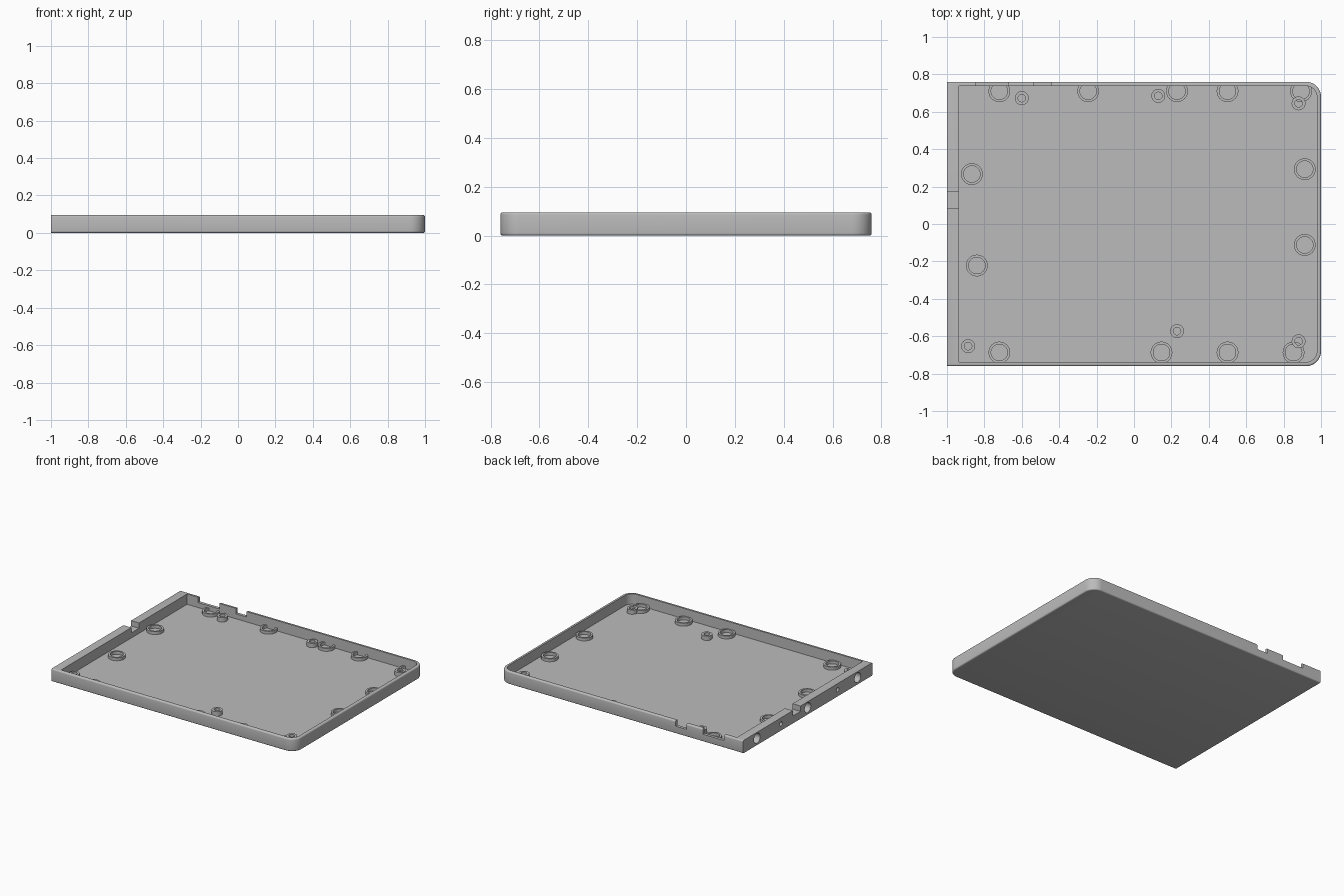
import bpy, bmesh
from math import cos, sin, pi, radians
from mathutils import Matrix

if "Cube" in bpy.data.objects:
    bpy.data.objects.remove(bpy.data.objects["Cube"])

grey = bpy.data.materials.new("plain grey")
grey.use_nodes = True
COLOUR = (0.5, 0.5, 0.5, 1)
grey.diffuse_color = COLOUR
grey.node_tree.nodes["Principled BSDF"].inputs["Base Color"].default_value = COLOUR

HALF_Y, HEIGHT, FLOOR = 0.76, 0.095, 0.018
WALL_L, WALL = 0.065, 0.022


def add_object(name, bm):
    bmesh.ops.recalc_face_normals(bm, faces=bm.faces)
    mesh = bpy.data.meshes.new(name)
    bm.to_mesh(mesh)
    bm.free()
    mesh.materials.append(grey)
    obj = bpy.data.objects.new(name, mesh)
    bpy.context.collection.objects.link(obj)
    return obj


def smooth(obj):
    bpy.ops.object.select_all(action='DESELECT')
    obj.select_set(True)
    bpy.context.view_layer.objects.active = obj
    bpy.ops.object.shade_smooth_by_angle(angle=radians(35))


def outline(left, inset, radius, z, steps=12):
    """Plan outline: square corners at the left, rounded at the right."""
    right, side = 1 - inset, HALF_Y - inset
    points = [(left, side, z), (left, -side, z)]
    for sign in (-1, 1):
        for i in range(steps + 1):
            a = (i / steps - (1 if sign < 0 else 0)) * pi / 2
            points.append((right - radius + radius * cos(a),
                           sign * (side - radius) + radius * sin(a), z))
    return points


def bridge(bm, loops, closed=False):
    """Join successive loops of equal length with quads."""
    pairs = list(zip(loops, loops[1:]))
    if closed:
        pairs.append((loops[-1], loops[0]))
    for low, high in pairs:
        for i in range(len(low)):
            j = (i + 1) % len(low)
            bm.faces.new((low[i], low[j], high[j], high[i]))


# Tray: outer skin with eased rims, then down the inner walls to the floor
bm = bmesh.new()
EASE = 0.01
rim = [(EASE * (1 - sin(t * pi / 8)), EASE * (1 - cos(t * pi / 8))) for t in range(5)]
sections = [(-1, inset, 0.08 - inset, z) for inset, z in rim]
sections += [(-1, inset, 0.08 - inset, HEIGHT - z) for inset, z in reversed(rim)]
sections += [(-1 + WALL_L, WALL, 0.058, z) for z in (HEIGHT, FLOOR)]
loops = [[bm.verts.new(p) for p in outline(*s)] for s in sections]
# lower rim runs from the underside outwards
bridge(bm, loops)
bm.faces.new(loops[0])
bm.faces.new(loops[-1])
tray = add_object("tray", bm)

# Cutters: rim notches and blind holes in the left edge
bm = bmesh.new()


def cut_box(x0, x1, y0, y1, z0, z1):
    m = Matrix.Translation(((x0 + x1) / 2, (y0 + y1) / 2, (z0 + z1) / 2))
    m = m @ Matrix.Diagonal((x1 - x0, y1 - y0, z1 - z0, 1))
    bmesh.ops.create_cube(bm, size=1, matrix=m)


def cut_hole(y, radius, depth):
    m = Matrix.Translation((-1, y, 0.05)) @ Matrix.Rotation(pi / 2, 4, 'Y')
    bmesh.ops.create_cone(bm, cap_ends=True, segments=32, radius1=radius,
                          radius2=radius, depth=2 * depth, matrix=m)


for x0, x1 in ((-0.845, -0.67), (-0.535, -0.445)):
    cut_box(x0, x1, 0.72, 0.8, 0.055, 0.15)
cut_box(-1.05, -0.91, 0.085, 0.175, 0.055, 0.15)
for y in (0.595, 0, -0.585):
    cut_hole(y, 0.036, 0.05)
for y in (0.315, -0.35):
    cut_hole(y, 0.016, 0.05)
cutter = add_object("edge_cutter", bm)
cutter.hide_render = True

mod = tray.modifiers.new("edge cuts", 'BOOLEAN')
mod.operation, mod.solver, mod.object = 'DIFFERENCE', 'EXACT', cutter
bpy.context.view_layer.objects.active = tray
bpy.ops.object.modifier_apply(modifier=mod.name)
bpy.data.objects.remove(cutter)
smooth(tray)


def ring(name, x, y, outer, inner, top, steps=40):
    """Raised ring on the floor, trimmed where it runs into a wall."""
    bm = bmesh.new()
    loops = []
    for r, z in ((outer, 0.01), (outer, top), (inner, top), (inner, 0.01)):
        loop = []
        for i in range(steps):
            a = 2 * pi * i / steps
            px = min(x + r * cos(a), 0.985)
            py = max(-0.75, min(0.75, y + r * sin(a)))
            loop.append(bm.verts.new((px, py, z)))
        loops.append(loop)
    bridge(bm, loops, closed=True)
    smooth(add_object(name, bm))


# Wide seats around the edge of the floor
seats = [(x, 0.71) for x in (-0.72, -0.245, 0.23, 0.5, 0.893)]
seats += [(x, -0.687) for x in (-0.72, 0.147, 0.5, 0.853)]
seats += [(0.913, 0.293), (0.913, -0.112), (-0.84, -0.222), (-0.867, 0.267)]
for i, (x, y) in enumerate(seats):
    ring(f"round_seat_{i + 1}", x, y, 0.058, 0.044, 0.04)

# Small screw bosses
bosses = [(-0.6, 0.673), (0.13, 0.685), (0.88, 0.645),
          (0.88, -0.627), (0.23, -0.573), (-0.887, -0.653)]
for i, (x, y) in enumerate(bosses):
    ring(f"screw_boss_{i + 1}", x, y, 0.037, 0.02, 0.05)
